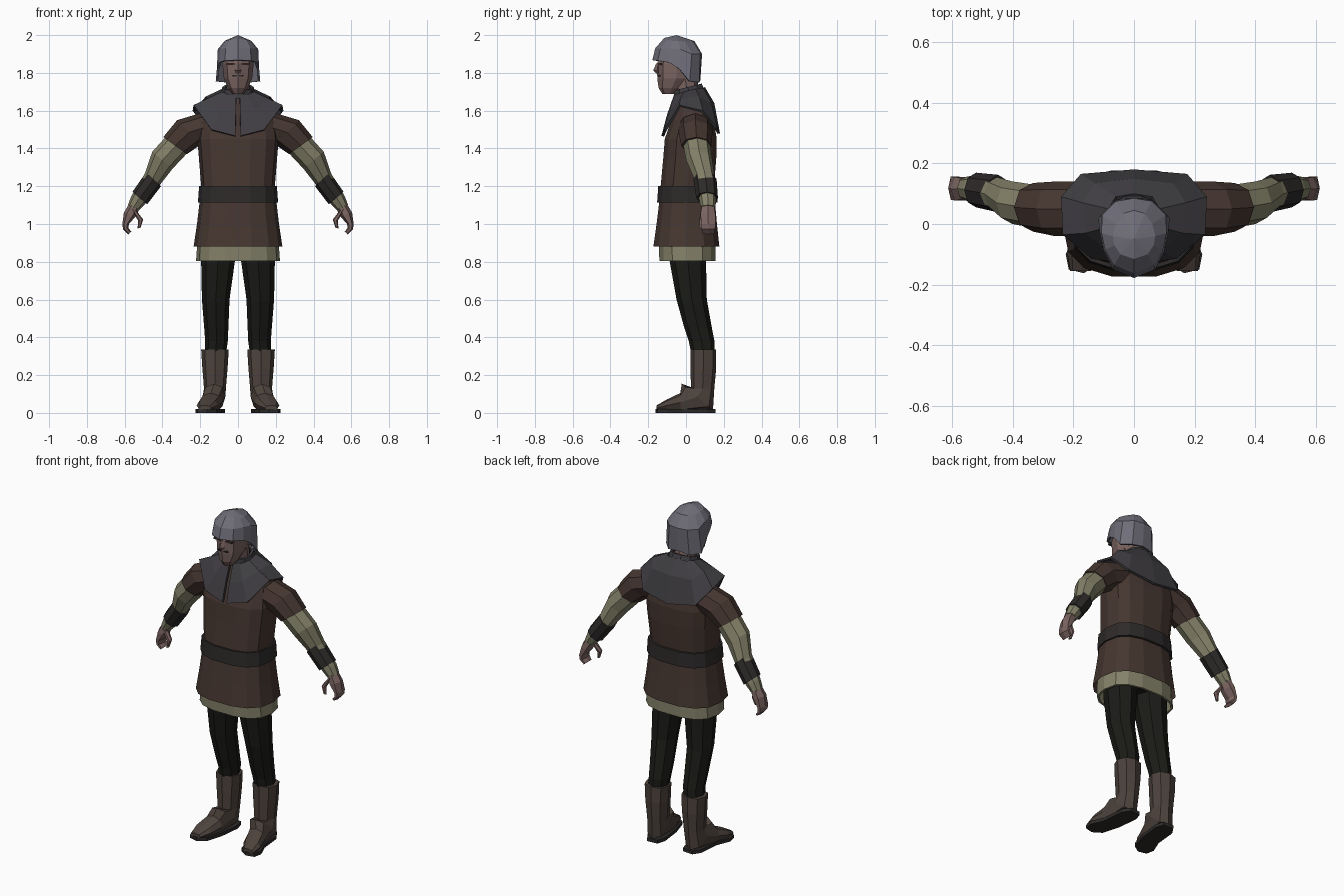
import bpy, bmesh
from math import sin, cos, radians, pi, copysign
from mathutils import Vector


def material(name, r, g, b):
    m = bpy.data.materials.new(name)
    m.diffuse_color = (r, g, b, 1)
    return m


STEEL = material("steel", .16, .155, .19)
BROWN = material("brown_wool", .06, .037, .03)
GREY = material("grey_wool", .052, .049, .056)
LINEN = material("linen", .23, .22, .14)
BLACK = material("black_cloth", .011, .011, .009)
LEATHER = material("boot_leather", .075, .056, .046)
DARK = material("dark_leather", .026, .023, .022)
SKIN = material("skin", .2, .13, .12)


def finish(name, bm, mat, mirror=False, thick=0):
    bmesh.ops.remove_doubles(bm, verts=bm.verts, dist=0.0005)
    bmesh.ops.recalc_face_normals(bm, faces=bm.faces)
    me = bpy.data.meshes.new(name)
    bm.to_mesh(me)
    bm.free()
    me.materials.append(mat)
    ob = bpy.data.objects.new(name, me)
    bpy.context.collection.objects.link(ob)
    if mirror:
        ob.modifiers.new("mirror", 'MIRROR')
    if thick:
        s = ob.modifiers.new("thickness", 'SOLIDIFY')
        s.thickness, s.offset = thick, -1
    return ob


def tube(name, rings, mat, n=8, power=2, mirror=False, caps=True, thick=0, floor=None):
    """Loft through rings (x, y, z, rx, ry, tilt sideways, pitch forward)."""
    bm = bmesh.new()
    loops = []
    for r in rings:
        x, y, z, rx, ry, tilt, pitch = (list(r) + [0, 0])[:7]
        t, p = radians(tilt), radians(pitch)
        u, v = Vector((cos(t), 0, sin(t))), Vector((0, cos(p), -sin(p)))
        loop = []
        for i in range(n):
            a = 2 * pi * i / n
            c, s = (copysign(abs(k) ** (2 / power), k) for k in (cos(a), sin(a)))
            co = Vector((x, y, z)) + u * rx * c + v * ry * s
            if floor is not None:
                co.z = max(co.z, floor)
            loop.append(bm.verts.new(co))
        loops.append(loop)
    for a, b in zip(loops, loops[1:]):
        for i in range(n):
            j = (i + 1) % n
            bm.faces.new((a[i], a[j], b[j], b[i]))
    if caps:
        bm.faces.new(loops[0])
        bm.faces.new(loops[-1])
    return finish(name, bm, mat, mirror, thick)


def shell(name, columns, mat, thick):
    """Half sheet of point columns from front to back, mirrored across x."""
    bm = bmesh.new()
    grid = [[bm.verts.new(p) for p in col] for col in columns]
    for a, b in zip(grid, grid[1:]):
        for i in range(len(a) - 1):
            bm.faces.new((a[i], b[i], b[i + 1], a[i + 1]))
    return finish(name, bm, mat, True, thick)


def box(name, loc, size, mat, mirror=False):
    bm = bmesh.new()
    bmesh.ops.create_cube(bm, size=1)
    for v in bm.verts:
        v.co = Vector(loc) + Vector(a * b for a, b in zip(v.co, size))
    return finish(name, bm, mat, mirror)


# Tunic body, shirt hem and belt
tube("tunic", [(0, .002, .88, .235, .178), (0, .004, 1.0, .217, .163), (0, .006, 1.12, .203, .15),
               (0, .007, 1.2, .195, .144), (0, .02, 1.35, .207, .143), (0, .025, 1.45, .215, .14),
               (0, .035, 1.55, .2, .115), (0, .035, 1.63, .15, .08), (0, .03, 1.69, .07, .06)],
     BROWN, 14, 2.6, caps=False)
tube("shirt_hem", [(0, .008, .805, .222, .152), (0, .004, .95, .212, .152)], LINEN, 14, 2.6,
     caps=False, thick=.012)
tube("belt", [(0, .007, 1.115, .212, .163), (0, .008, 1.2, .206, .158)], DARK, 14, 2.6,
     caps=False, thick=.02)

# Arms: short sleeve, shirt sleeve, wrist cuff
tube("tunic_sleeve", [(.15, .05, 1.52, .085, .09, 50), (.26, .05, 1.485, .09, .09, 46),
                      (.333, .055, 1.415, .077, .08, 36)], BROWN, 8, mirror=True)
tube("shirt_sleeve", [(.31, .055, 1.435, .071, .072, 40), (.4, .07, 1.338, .07, .07, 40),
                      (.455, .1, 1.235, .05, .055, 40), (.53, .115, 1.125, .042, .045, 36),
                      (.555, .117, 1.085, .032, .038, 30)], LINEN, 8, mirror=True)
tube("wrist_cuff", [(.447, .1, 1.237, .054, .062, 43), (.52, .112, 1.137, .051, .057, 40)],
     DARK, 8, mirror=True)

# Hands with curled fingers and thumb
tube("hand", [(.545, .116, 1.1, .03, .036, 35), (.573, .116, 1.05, .033, .045, 18),
              (.595, .118, 1.0, .017, .044, 0), (.594, .118, .975, .015, .042, -10),
              (.573, .118, .952, .011, .036, -40)], SKIN, 6, mirror=True)
tube("thumb", [(.55, .095, 1.075, .018, .02, 30), (.515, .085, 1.02, .014, .016, -15),
               (.524, .082, .978, .008, .01, -15)], SKIN, 6, mirror=True)

# Trousers
tube("hips", [(0, .01, .86, .19, .115), (0, .01, 1.0, .18, .12)], BLACK, 10, 2.5)
tube("trouser_leg", [(.105, .01, .93, .09, .1), (.106, .01, .8, .089, .096), (.118, .03, .6, .073, .08),
                     (.115, .064, .45, .064, .073), (.114, .083, .38, .06, .068),
                     (.12, .09, .3, .055, .06)], BLACK, 8, mirror=True)

# Boots and soles
tube("boot", [(.122, .092, .335, .073, .068), (.122, .092, .24, .067, .068), (.122, .088, .13, .058, .062),
              (.127, .06, .085, .06, .108, 0, 40), (.143, -.03, .055, .058, .05, 0, 90),
              (.163, -.1, .04, .056, .032, 0, 90), (.176, -.155, .026, .034, .014, 0, 90)],
     LEATHER, 8, 2.3, mirror=True, floor=.012)
bm = bmesh.new()
sole = [(.085, .15), (.15, .155), (.18, .11), (.192, -.02), (.225, -.1), (.215, -.15),
        (.165, -.162), (.115, -.13), (.085, -.03), (.07, .1)]
face = bm.faces.new([bm.verts.new((x, y, 0)) for x, y in sole])
top = bmesh.ops.extrude_face_region(bm, geom=[face])["geom"]
bmesh.ops.translate(bm, vec=(0, 0, .02), verts=[g for g in top if isinstance(g, bmesh.types.BMVert)])
finish("boot_sole", bm, DARK, True)

# Shoulder cape, split at the front, and its collar
shell("shoulder_cape", [
    [(.01, -.065, 1.68), (.012, -.1, 1.58), (.014, -.13, 1.467)],
    [(.05, -.055, 1.685), (.09, -.085, 1.6), (.14, -.115, 1.5)],
    [(.085, -.01, 1.7), (.16, -.03, 1.665), (.235, -.035, 1.63)],
    [(.085, .05, 1.715), (.17, .07, 1.675), (.24, .09, 1.6)],
    [(.06, .09, 1.72), (.13, .135, 1.64), (.175, .165, 1.51)],
    [(0, .1, 1.725), (0, .15, 1.64), (0, .18, 1.48)]], GREY, .014)
tube("cape_collar", [(0, .018, 1.685, .088, .086, 0, -14), (0, .01, 1.725, .083, .08, 0, -14)],
     GREY, 10, caps=False, thick=.015)

# Neck, face and features
tube("neck", [(0, .02, 1.62, .062, .062), (0, -.01, 1.8, .06, .065)], SKIN, 8)
tube("face", [(0, -.085, 1.688, .028, .04), (0, -.075, 1.72, .052, .07), (0, -.052, 1.77, .075, .1),
              (0, -.045, 1.85, .083, .108), (0, -.04, 1.91, .07, .09)], SKIN, 8)
tube("nose", [(0, -.148, 1.85, .011, .01), (0, -.153, 1.812, .018, .021), (0, -.148, 1.798, .014, .012)],
     SKIN, 4)
box("mouth", (0, -.141, 1.785), (.06, .016, .008), DARK)
box("brow", (.038, -.137, 1.848), (.045, .02, .01), BROWN, True)

# Keeled helmet with cheek and neck guard
CROWN = (0, -.05, 2.0)
shell("helmet", [
    [(0, -.178, 1.868), (0, -.163, 1.93), (0, -.115, 1.985), CROWN],
    [(.07, -.15, 1.865), (.065, -.135, 1.93), (.045, -.1, 1.975), CROWN],
    [(.1, -.09, 1.855), (.095, -.085, 1.93), (.065, -.07, 1.97), CROWN],
    [(.112, -.035, 1.82), (.107, -.03, 1.925), (.07, -.04, 1.97), CROWN],
    [(.118, .02, 1.755), (.105, .03, 1.9), (.06, 0, 1.965), CROWN],
    [(.07, .07, 1.75), (.06, .075, 1.9), (.035, .035, 1.965), CROWN],
    [(0, .076, 1.76), (0, .085, 1.9), (0, .045, 1.968), CROWN]], STEEL, .012)
